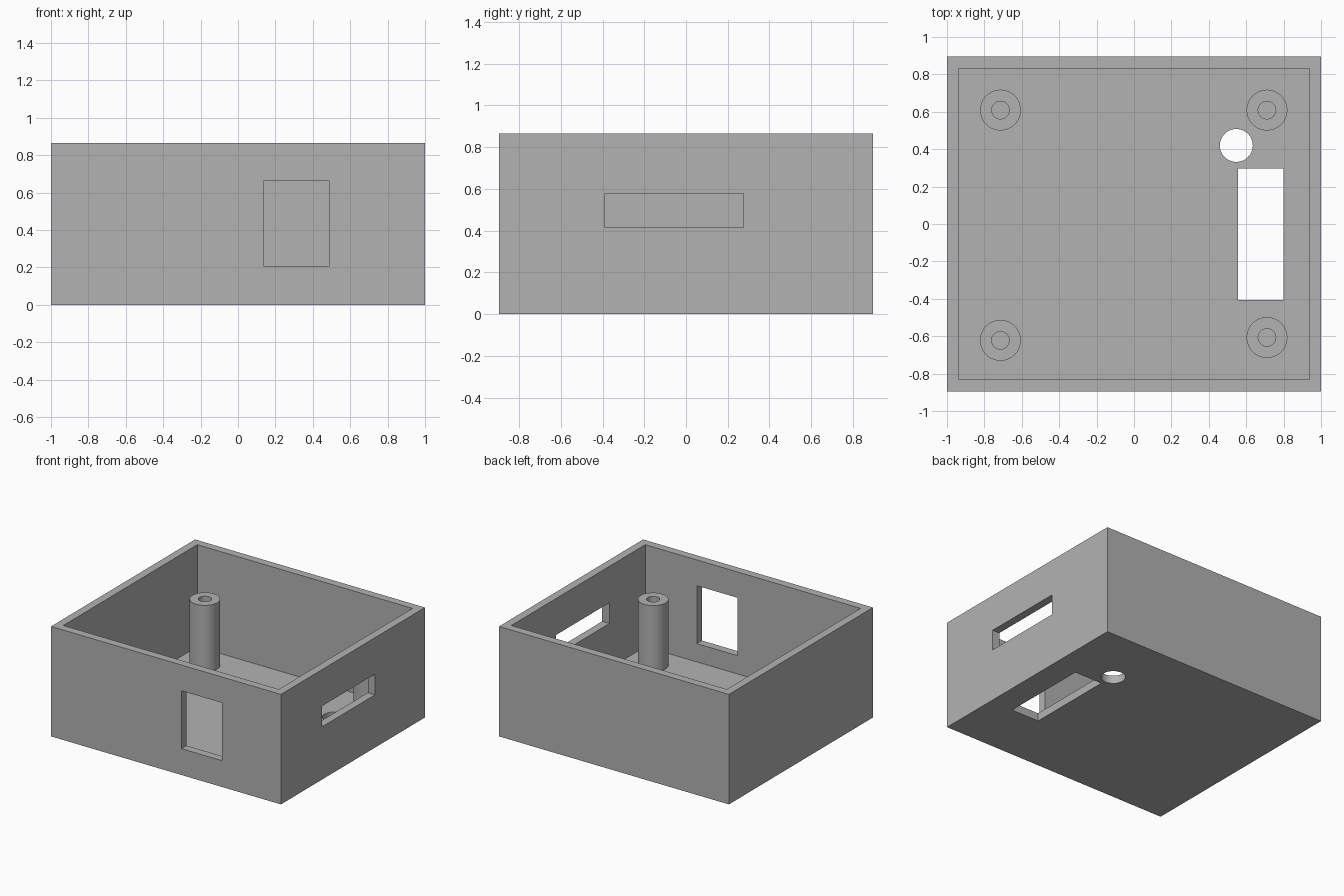
import bpy, bmesh, math
from mathutils import Matrix, Vector

if "Cube" in bpy.data.objects:
    bpy.data.objects.remove(bpy.data.objects["Cube"])

W, D, H = 1.0, 0.895, 0.865      # half width, half depth, height
WALL = 0.063                     # wall and floor thickness
POST_TOP = 0.583

grey = bpy.data.materials.new("plain grey")
grey.diffuse_color = (0.448, 0.448, 0.448, 1)
grey.use_nodes = True
grey.node_tree.nodes["Principled BSDF"].inputs["Base Color"].default_value = grey.diffuse_color


def make(name, bm):
    bmesh.ops.recalc_face_normals(bm, faces=bm.faces)
    mesh = bpy.data.meshes.new(name)
    bm.to_mesh(mesh)
    bm.free()
    mesh.materials.append(grey)
    ob = bpy.data.objects.new(name, mesh)
    bpy.context.collection.objects.link(ob)
    return ob


def box(name, lo, hi):
    bm = bmesh.new()
    lo, hi = Vector(lo), Vector(hi)
    bmesh.ops.create_cube(bm, size=1, matrix=Matrix.Translation((lo + hi) / 2)
                          @ Matrix.Diagonal((*(hi - lo), 1)))
    return make(name, bm)


def cylinder(name, x, y, r, z0, z1):
    bm = bmesh.new()
    bmesh.ops.create_cone(bm, cap_ends=True, segments=64, radius1=r, radius2=r,
                          depth=z1 - z0,
                          matrix=Matrix.Translation((x, y, (z0 + z1) / 2)))
    return make(name, bm)


def tube(name, x, y, r_out, r_in, z0, z1, n=64):
    # revolved profile: outer wall, top ring, bore
    bm = bmesh.new()
    rings = []
    for r, z in ((r_out, z0), (r_out, z1), (r_in, z1), (r_in, z0)):
        rings.append([bm.verts.new((x + r * math.cos(2 * math.pi * i / n),
                                    y + r * math.sin(2 * math.pi * i / n), z))
                      for i in range(n)])
    for k in range(4):
        a, b = rings[k], rings[(k + 1) % 4]
        for i in range(n):
            j = (i + 1) % n
            bm.faces.new((a[i], a[j], b[j], b[i]))
    return make(name, bm)


def smooth(ob):
    bpy.ops.object.select_all(action='DESELECT')
    bpy.context.view_layer.objects.active = ob
    ob.select_set(True)
    bpy.ops.object.shade_smooth_by_angle(angle=math.radians(30))


# open-topped case
case = box("case", (-W, -D, 0), (W, D, H))

# cavity, wall windows and floor openings
cutters = [
    box("cavity_cutter", (-W + WALL, -D + WALL, WALL), (W - WALL, D - WALL, H + 0.2)),
    box("front_window_cutter", (0.135, -D - 0.1, 0.207), (0.489, -D + 0.15, 0.662)),
    box("side_window_cutter", (W - 0.15, -0.387, 0.415), (W + 0.1, 0.275, 0.578)),
    box("floor_slot_cutter", (0.557, -0.407, -0.1), (0.799, 0.298, 0.15)),
    cylinder("floor_hole_cutter", 0.547, 0.42, 0.088, -0.1, 0.15),
]
bpy.context.view_layer.objects.active = case
for c in cutters:
    m = case.modifiers.new(c.name, 'BOOLEAN')
    m.operation, m.solver, m.object = 'DIFFERENCE', 'EXACT', c
    bpy.ops.object.modifier_apply(modifier=m.name)
    bpy.data.objects.remove(c)
smooth(case)

# four hollow screw posts
for name, x, y in (("back_left_post", -0.714, 0.609), ("back_right_post", 0.711, 0.609),
                   ("front_left_post", -0.714, -0.622), ("front_right_post", 0.711, -0.607)):
    smooth(tube(name, x, y, 0.109, 0.047, WALL, POST_TOP))
